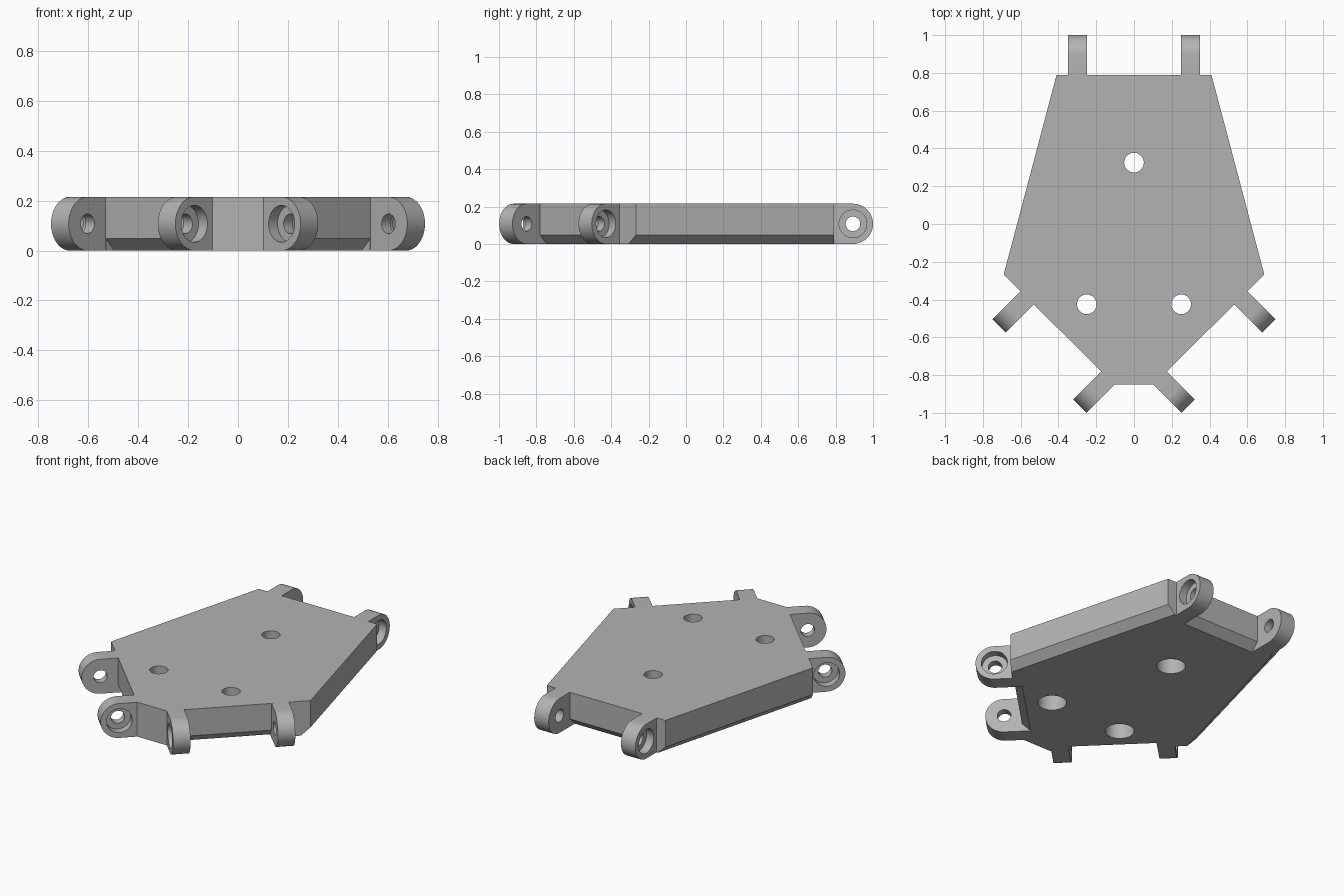
import bpy
import bmesh
from math import cos, sin, pi, radians
from mathutils import Vector

THICK = 0.215      # plate and lug height
LUG_W = 0.10       # lug width along its pin axis
LUG_L = 0.21       # lug reach beyond the plate edge
CHAMFER = 0.048
UP = Vector((0, 0, 1))

if "Cube" in bpy.data.objects:
    bpy.data.objects.remove(bpy.data.objects["Cube"], do_unlink=True)

GREY = (0.45, 0.45, 0.45, 1)
mat = bpy.data.materials.new("plain grey")
mat.use_nodes = True
mat.diffuse_color = GREY
mat.node_tree.nodes["Principled BSDF"].inputs["Base Color"].default_value = GREY


def prism(name, profile, origin, ax, ay, extrude):
    """Closed prism: a 2D profile on axes ax, ay, swept along extrude."""
    bm = bmesh.new()
    face = bm.faces.new([bm.verts.new(origin + ax * u + ay * v) for u, v in profile])
    new = bmesh.ops.extrude_face_region(bm, geom=[face])["geom"]
    bmesh.ops.translate(bm, vec=extrude, verts=[g for g in new if isinstance(g, bmesh.types.BMVert)])
    bmesh.ops.recalc_face_normals(bm, faces=bm.faces)
    mesh = bpy.data.meshes.new(name)
    bm.to_mesh(mesh)
    bm.free()
    mesh.materials.append(mat)
    obj = bpy.data.objects.new(name, mesh)
    bpy.context.collection.objects.link(obj)
    return obj


def arc(r, start, end, n):
    return [(r * cos(start + (end - start) * i / n), r * sin(start + (end - start) * i / n))
            for i in range(n + 1)]


def rod(r, origin, ax, ay, extrude):
    """Round cutter."""
    return prism("cutter", arc(r, 0, 2 * pi, 48)[:-1], origin, ax, ay, extrude)


def carve(obj, cutters):
    """Subtract the cutters, bake the result and shade it."""
    for c in cutters:
        c.hide_render = True
        mod = obj.modifiers.new("cut", "BOOLEAN")
        mod.operation = "DIFFERENCE"
        mod.solver = "EXACT"
        mod.object = c
    graph = bpy.context.evaluated_depsgraph_get()
    baked = bpy.data.meshes.new_from_object(obj.evaluated_get(graph))
    obj.modifiers.clear()
    obj.data = baked
    for c in cutters:
        bpy.data.objects.remove(c, do_unlink=True)
    bpy.ops.object.select_all(action="DESELECT")
    obj.select_set(True)
    bpy.context.view_layer.objects.active = obj
    bpy.ops.object.shade_smooth_by_angle(angle=radians(30))


def edge_wedge(a, b, extend=0.0):
    """Cutter that chamfers the bottom edge running from a to b."""
    a, b = Vector((*a, 0)), Vector((*b, 0))
    along = (b - a).normalized()
    out = along.cross(UP)
    if out.dot(a + b) < 0:
        out = -out
    a, b = a - along * extend, b + along * extend
    e, c = 0.02, CHAMFER
    return prism("cutter", [(-c - e, -e), (e, -e), (e, c + e)], a, out, UP, b - a)


# Plate
half = [(0.41, 0.79), (0.69, -0.268), (0.103, -0.85)]
outline = half + [(-x, y) for x, y in reversed(half)]
X, Y = Vector((1, 0, 0)), Vector((0, 1, 0))
plate = prism("plate", outline, Vector(), X, Y, UP * THICK)

cutters = [edge_wedge((-0.25, 0.79), (0.25, 0.79))]
for s in (1, -1):
    cutters.append(edge_wedge((s * 0.41, 0.79), (s * 0.69, -0.268), 0.1))
    cutters.append(edge_wedge((s * 0.53, -0.427), (s * 0.173, -0.78)))
# Screw holes, recessed from below
for x, y in [(0, 0.325), (0.25, -0.425), (-0.25, -0.425)]:
    cutters.append(rod(0.052, Vector((x, y, -0.1)), X, Y, UP * 0.5))
    cutters.append(rod(0.082, Vector((x, y, -0.1)), X, Y, UP * 0.22))
carve(plate, cutters)

# Hinge lugs: name, root centre, reach direction, outer face direction
LUGS = [
    ("back_lug", (0.30, 0.79), (0, 1), (1, 0)),
    ("side_lug", (0.566, -0.391), (1, -1), (1, 1)),
    ("front_lug", (0.138, -0.815), (1, -1), (-1, -1)),
]
R = THICK / 2
for s, side in ((1, "left"), (-1, "right")):
    for name, root, reach, outer in LUGS:
        d = Vector((s * reach[0], reach[1], 0)).normalized()
        n = Vector((s * outer[0], outer[1], 0)).normalized()
        pin = Vector((s * root[0], root[1], R)) + d * (LUG_L - R)
        profile = [(R - LUG_L, -R)] + arc(R, -pi / 2, pi / 2, 24) + [(R - LUG_L, R)]
        lug = prism(side + "_" + name, profile, pin - n * LUG_W / 2, d, UP, n * LUG_W)
        # Pin hole with a counterbore in the outer face
        carve(lug, [rod(0.039, pin - n * 0.2, d, UP, n * 0.4),
                    rod(0.074, pin, d, UP, n * 0.2)])
